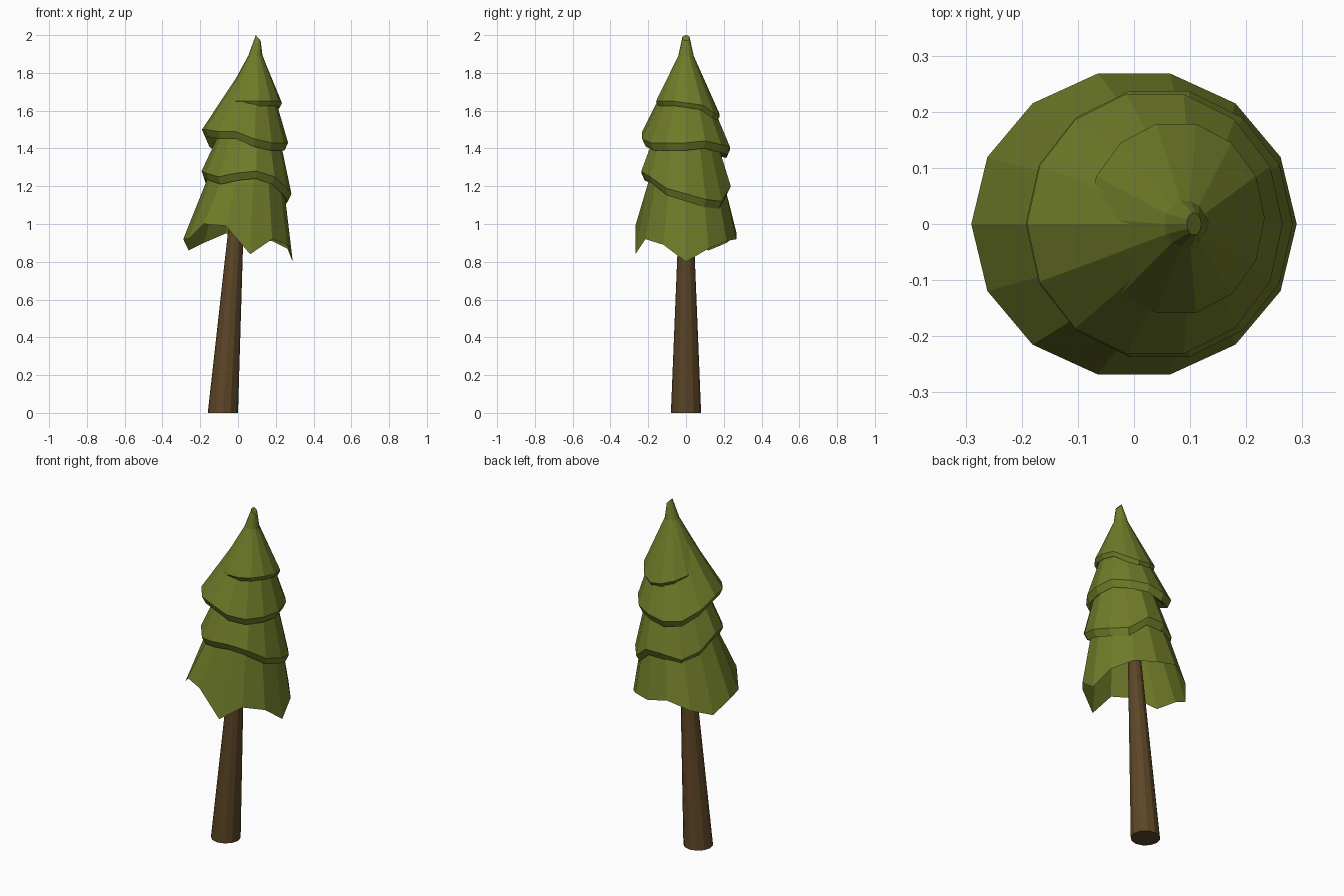
import bpy, bmesh, math

if "Cube" in bpy.data.objects:
    bpy.data.objects.remove(bpy.data.objects["Cube"])

SIDES = 14


def material(name, color):
    m = bpy.data.materials.new(name)
    m.diffuse_color = (*color, 1)
    m.use_nodes = True
    m.node_tree.nodes["Principled BSDF"].inputs["Base Color"].default_value = m.diffuse_color
    return m


def ring(cx, cy, rx, ry, zs, n=SIDES, tilt=0):
    """Ellipse of n points; zs is one height or one per point."""
    pts = []
    for k in range(n):
        a = 2 * math.pi * k / n
        z = zs[k] if isinstance(zs, (list, tuple)) else zs
        pts.append((cx + rx * math.cos(a), cy + ry * math.sin(a),
                    z + tilt * math.cos(a)))
    return pts


def loft(name, rings, mat, cap_start=True, cap_end=True):
    bm = bmesh.new()
    loops = [[bm.verts.new(p) for p in r] for r in rings]
    n = len(loops[0])
    for a, b in zip(loops, loops[1:]):
        for i in range(n):
            j = (i + 1) % n
            bm.faces.new((a[i], a[j], b[j], b[i]))
    if cap_start:
        bm.faces.new(loops[0][::-1])
    if cap_end:
        bm.faces.new(loops[-1])
    bm.normal_update()
    me = bpy.data.meshes.new(name)
    bm.to_mesh(me)
    bm.free()
    me.materials.append(mat)
    ob = bpy.data.objects.new(name, me)
    bpy.context.collection.objects.link(ob)
    return ob


def tier(name, rim, heights, tops, drop=0.04):
    """Ragged skirt with a turned-under lip, rising through the top rings."""
    cx, cy, rx, ry = rim
    under = ring(cx, cy, rx * 0.6, ry * 0.6, [h + 0.03 for h in heights])
    lip = ring(cx, cy, rx * 0.92, ry * 0.92, [h - drop for h in heights])
    edge = ring(cx, cy, rx, ry, heights)
    return loft(name, [under, lip, edge] + tops, green)


green = material("needles", (0.16, 0.2, 0.022))
brown = material("bark", (0.107, 0.06, 0.02))

# Leaning tapered trunk
loft("trunk", [ring(-0.08, 0, 0.08, 0.08, 0, 12),
               ring(0.012, 0, 0.027, 0.027, 1.3, 12)], brown)

# Bottom skirt, hollow and jagged
z4 = [0.80, 0.87, 0.91, 0.92, 0.95, 0.90, 0.86,
      0.92, 0.92, 1.00, 0.99, 0.84, 0.92, 0.89]
loft("foliage_bottom", [ring(0, 0, 0.29, 0.275, z4),
                        ring(0.035, 0, 0.205, 0.205, 1.22),
                        ring(0.05, 0, 0.11, 0.11, 1.45)],
     green, cap_start=False)

# Lower middle tier
z3 = [1.16, 1.13, 1.12, 1.20, 1.20, 1.17, 1.21,
      1.28, 1.27, 1.25, 1.27, 1.28, 1.25, 1.19]
tier("foliage_lower", (0.045, 0, 0.238, 0.243), z3,
     [ring(0.08, 0, 0.1, 0.1, 1.65)])

# Upper middle tier
z2 = [1.43, 1.44, 1.42, 1.41, 1.39, 1.40, 1.45,
      1.50, 1.50, 1.49, 1.49, 1.45, 1.43, 1.43]
tier("foliage_upper", (0.037, 0, 0.228, 0.238), z2,
     [ring(0.1, 0, 0.032, 0.032, 1.89)])

# Top tier with a small slanted tip
z1 = [1.64, 1.63, 1.59, 1.57, 1.58, 1.60, 1.62,
      1.64, 1.65, 1.65, 1.65, 1.65, 1.65, 1.65]
tier("foliage_top", (0.075, 0.01, 0.158, 0.173), z1,
     [ring(0.092, 0, 0.038, 0.042, 1.89),
      ring(0.107, 0, 0.013, 0.02, 1.985, tilt=-0.015)], drop=0.025)
